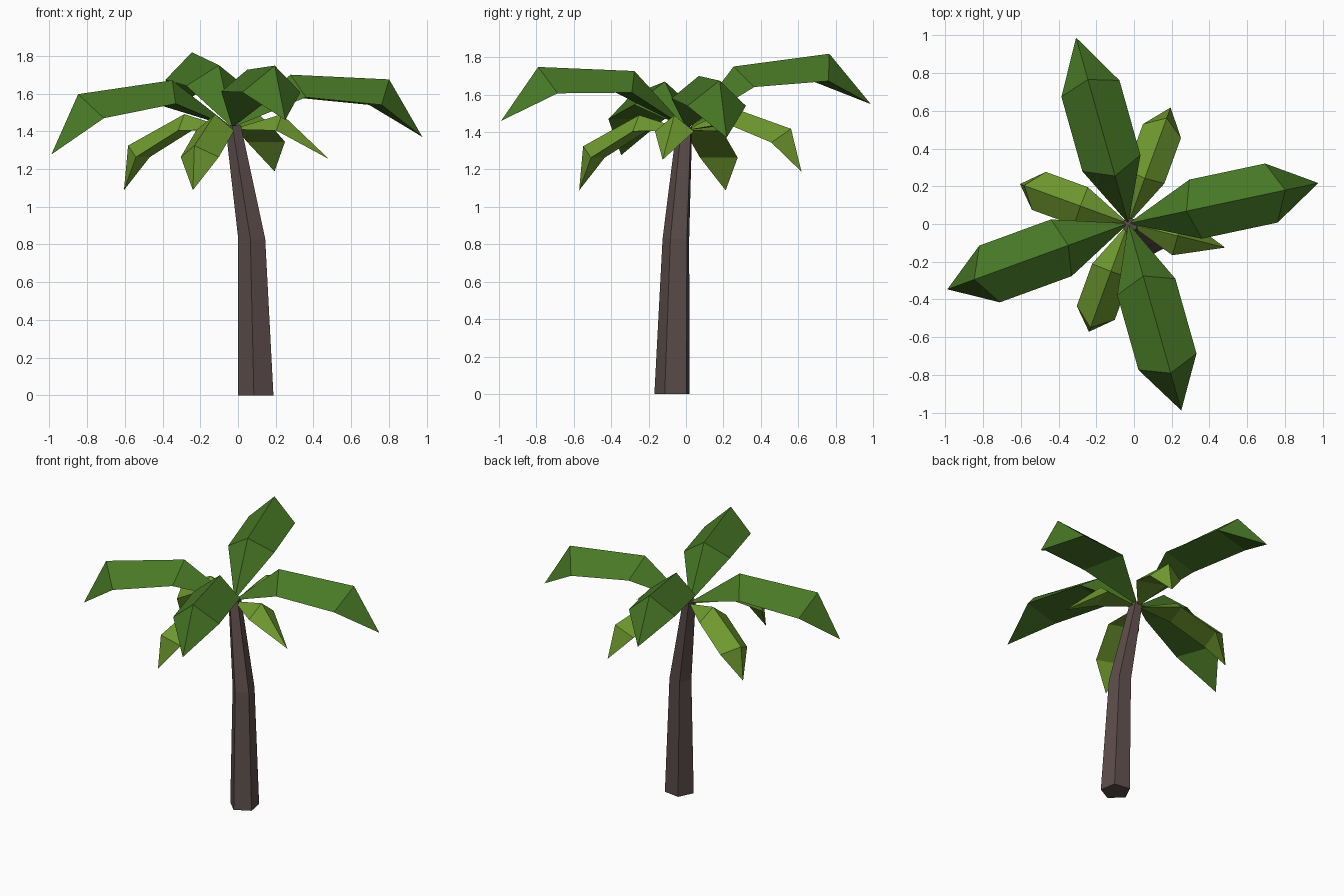
import bpy, bmesh, math
from mathutils import Matrix, Vector

if "Cube" in bpy.data.objects:
    bpy.data.objects.remove(bpy.data.objects["Cube"])


def material(name, rgb):
    m = bpy.data.materials.new(name)
    m.diffuse_color = (*rgb, 1.0)
    m.use_nodes = True
    m.node_tree.nodes["Principled BSDF"].inputs["Base Color"].default_value = m.diffuse_color
    return m


BARK = material("bark brown", (0.105, 0.073, 0.069))
DARK = material("dark leaf green", (0.065, 0.19, 0.019))
LIGHT = material("light leaf green", (0.16, 0.325, 0.029))


def finish(bm, name, mat):
    bmesh.ops.recalc_face_normals(bm, faces=bm.faces)
    mesh = bpy.data.meshes.new(name)
    bm.to_mesh(mesh)
    bm.free()
    mesh.materials.append(mat)
    bpy.context.collection.objects.link(bpy.data.objects.new(name, mesh))


# Trunk: bent five-sided tube, rings of (x, y, z, radius)
bm = bmesh.new()
rings = []
for x, y, z, r in [(0.098, -0.07, 0, 0.1), (0.076, -0.05, 0.83, 0.076),
                   (-0.024, -0.006, 1.43, 0.044)]:
    angles = [math.radians(-98 + 72 * i) for i in range(5)]
    rings.append([bm.verts.new((x + r * math.cos(a), y + r * math.sin(a), z))
                  for a in angles])
for lo, hi in zip(rings, rings[1:]):
    for i in range(5):
        j = (i + 1) % 5
        bm.faces.new((lo[i], lo[j], hi[j], hi[i]))
bm.faces.new(rings[0])
bm.faces.new(rings[-1])
finish(bm, "trunk", BARK)

# Frond cross-sections: (edge distance, edge height, half width, ridge distance, ridge height)
SECTIONS = [(0.365, 0.16, 0.16, 0.315, 0.28), (0.775, 0.12, 0.16, 0.85, 0.255)]
TIP = (1.03, 0, -0.05)


def frond(name, mat, heading, pitch, size, hub_z, short=False):
    """Leaf with a raised ridge and a flat underside, pointed at both ends."""
    bm = bmesh.new()
    root = bm.verts.new((0, 0, 0))
    secs = []
    for ex, ez, w, rx, rz in SECTIONS[:1] if short else SECTIONS:
        secs.append([bm.verts.new(p) for p in
                     ((ex, w, ez), (rx, 0, rz), (ex, -w, ez))])
    tip = bm.verts.new((0.815, 0, 0.12) if short else TIP)
    for i in range(3):
        j = (i + 1) % 3
        bm.faces.new((root, secs[0][i], secs[0][j]))
        for a, b in zip(secs, secs[1:]):
            bm.faces.new((a[i], b[i], b[j], a[j]))
        bm.faces.new((tip, secs[-1][j], secs[-1][i]))
    bm.transform(Matrix.Translation(Vector((-0.03, 0.003, hub_z)))
                 @ Matrix.Rotation(math.radians(heading), 4, 'Z')
                 @ Matrix.Rotation(math.radians(-pitch), 4, 'Y')
                 @ Matrix.Scale(size, 4))
    finish(bm, name, mat)


# Large upper fronds
for side, heading, pitch in [("right", 12, 0), ("back", 105.7, 10),
                             ("left", 200, -5.2), ("front", 285.8, 5)]:
    frond("large_frond_" + side, DARK, heading, pitch, 1.0, 1.42)

# Small drooping fronds, the right one without its middle section
for side, heading, pitch, short in [("right", -14, -25, True), ("back", 70, -16, False),
                                    ("left", 160, -25, False), ("front", 250, -25, False)]:
    frond("small_frond_" + side, LIGHT, heading, pitch, 0.67, 1.41, short)
